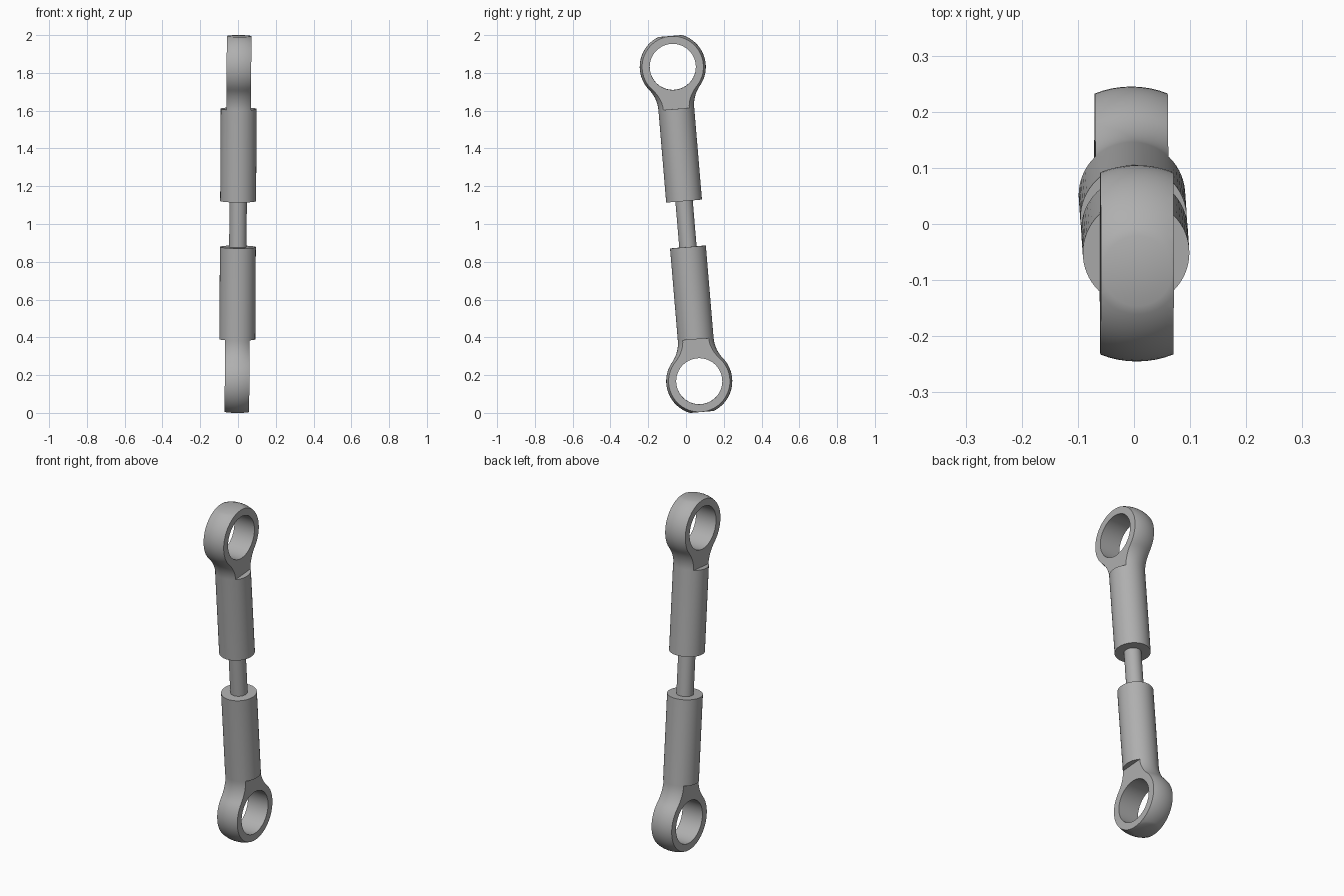
import bpy, bmesh, math
from math import sin, cos, radians
from mathutils import Matrix, Vector

cube = bpy.data.objects.get("Cube")
if cube:
    bpy.data.objects.remove(cube, do_unlink=True)

steel = bpy.data.materials.new("grey steel")
steel.use_nodes = True
grey = (0.43, 0.43, 0.43, 1)
steel.diffuse_color = grey
steel.node_tree.nodes["Principled BSDF"].inputs["Base Color"].default_value = grey

SLEEVE_R, ROD_R, BALL_R, HOLE_R, HALF_W = 0.095, 0.046, 0.175, 0.122, 0.065
SLEEVE_START, LEDGE, EYE = 0.122, 0.612, 0.835

# The whole link leans slightly towards the front at the top
LEAN = Matrix.Translation((0, 0, 1)) @ Matrix.Rotation(0.006, 4, 'Y') @ Matrix.Rotation(0.084, 4, 'X')


def add_object(name, bm):
    bmesh.ops.recalc_face_normals(bm, faces=bm.faces)
    mesh = bpy.data.meshes.new(name)
    bm.to_mesh(mesh)
    bm.free()
    mesh.materials.append(steel)
    ob = bpy.data.objects.new(name, mesh)
    bpy.context.collection.objects.link(ob)
    return ob


def lathe(name, profile, steps=64):
    bm = bmesh.new()
    verts = [bm.verts.new((r, 0, z)) for r, z in profile]
    edges = [bm.edges.new(pair) for pair in zip(verts, verts[1:])]
    bmesh.ops.spin(bm, geom=verts + edges, axis=(0, 0, 1), cent=(0, 0, 0),
                   angle=2 * math.pi, steps=steps)
    bmesh.ops.remove_doubles(bm, verts=bm.verts, dist=1e-5)
    return add_object(name, bm)


def cut(ob, bm):
    cutter = add_object("cutter", bm)
    cutter.hide_render = True
    mod = ob.modifiers.new("cut", 'BOOLEAN')
    mod.operation, mod.solver, mod.object = 'DIFFERENCE', 'EXACT', cutter
    bpy.context.view_layer.objects.active = ob
    bpy.ops.object.modifier_apply(modifier=mod.name)
    bpy.data.objects.remove(cutter, do_unlink=True)


def smooth(ob):
    bpy.ops.object.select_all(action='DESELECT')
    ob.select_set(True)
    bpy.context.view_layer.objects.active = ob
    bpy.ops.object.shade_smooth_by_angle(angle=radians(30))


def rod_end(name, turn):
    # Sleeve, concave neck tangent to the ball, and ball with a flat tip
    drop = EYE - LEDGE
    gap = BALL_R - SLEEVE_R
    fillet = (drop ** 2 + SLEEVE_R ** 2 - BALL_R ** 2) / (2 * gap)
    centre_r = SLEEVE_R + fillet
    sweep = math.atan2(drop, centre_r)
    profile = [(0, SLEEVE_START), (SLEEVE_R, SLEEVE_START)]
    for i in range(11):
        a = sweep * i / 10
        profile.append((centre_r - fillet * cos(a), LEDGE + fillet * sin(a)))
    for i in range(1, 21):
        a = -sweep + (radians(69) + sweep) * i / 20
        profile.append((BALL_R * cos(a), EYE + BALL_R * sin(a)))
    profile.append((0, profile[-1][1]))
    ob = lathe(name, profile)

    # Flat cheeks on both sides
    for side in (-1, 1):
        bm = bmesh.new()
        bmesh.ops.create_cube(bm, size=1)
        bm.transform(Matrix.Translation((side * (HALF_W + 0.5), 0, LEDGE + 0.5)))
        cut(ob, bm)

    # Eye hole
    bm = bmesh.new()
    bmesh.ops.create_cone(bm, cap_ends=True, segments=64, radius1=HOLE_R, radius2=HOLE_R, depth=1)
    bm.transform(Matrix.Translation((0, 0, EYE)) @ Matrix.Rotation(radians(90), 4, 'Y'))
    cut(ob, bm)

    ob.data.transform(LEAN @ Matrix.Rotation(turn, 4, 'X'))
    smooth(ob)


rod_end("upper_rod_end", 0)
rod_end("lower_rod_end", math.pi)

# Threaded rod joining the two sleeves
reach = SLEEVE_START + 0.02
rod = lathe("centre_rod", [(0, -reach), (ROD_R, -reach), (ROD_R, reach), (0, reach)], 48)
rod.data.transform(LEAN)
smooth(rod)
